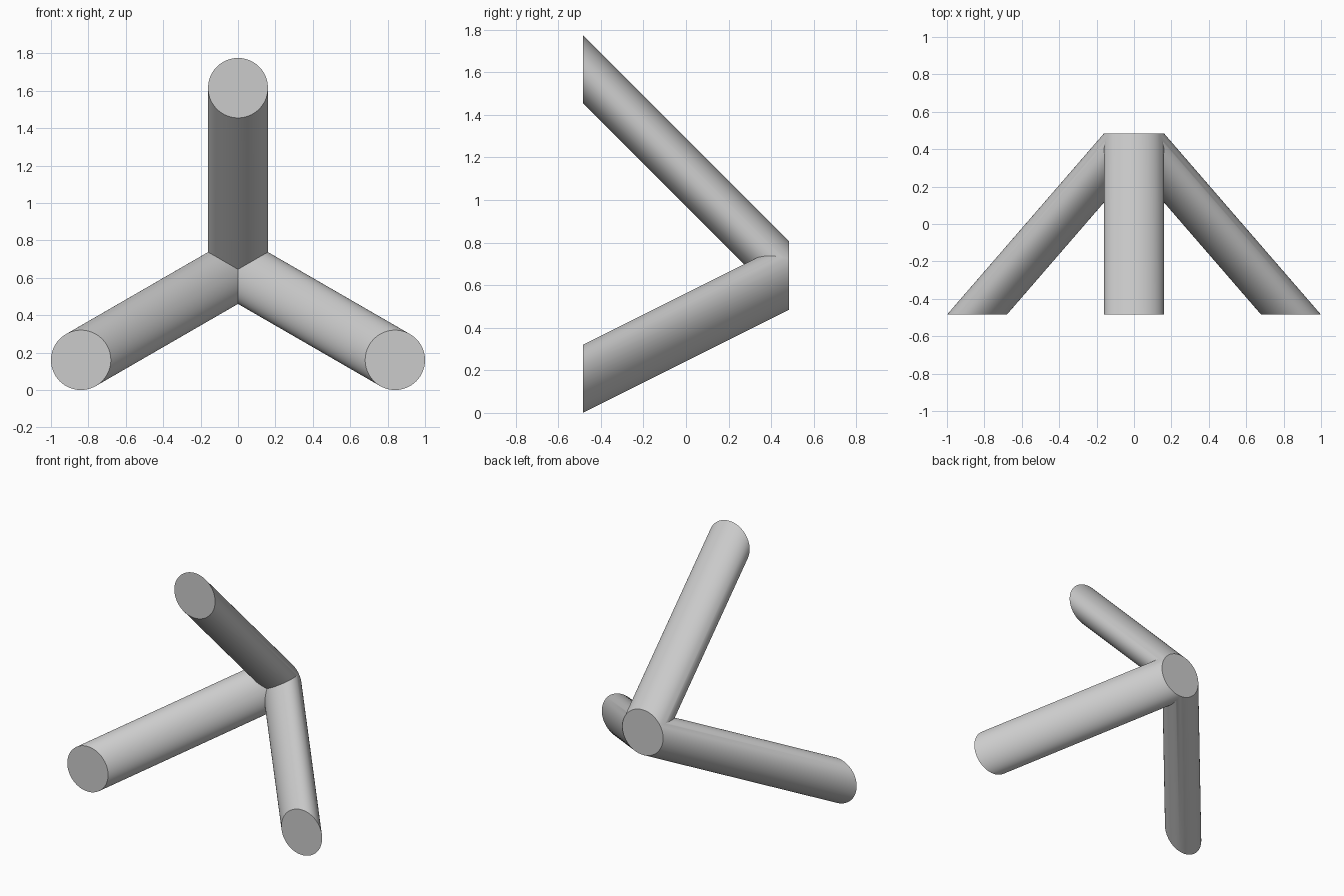
import bpy, bmesh, math
from mathutils import Matrix, Vector

if "Cube" in bpy.data.objects:
    bpy.data.objects.remove(bpy.data.objects["Cube"], do_unlink=True)

RADIUS = 0.16
REACH = 0.97      # sideways reach of an arm, equal to its depth in y
HUB_Z = 0.645     # height of the shared back disc
SIDES = 96

grey = bpy.data.materials.new("light grey")
grey.use_nodes = True
colour = (0.6, 0.6, 0.6, 1)
grey.diffuse_color = colour
grey.node_tree.nodes["Principled BSDF"].inputs["Base Color"].default_value = colour


def add_arm(bm, angle):
    """Slanted cylinder with upright ends, mitred to a 120 degree wedge."""
    verts = bmesh.ops.create_cone(
        bm, cap_ends=True, segments=SIDES, radius1=RADIUS, radius2=RADIUS,
        depth=REACH, matrix=Matrix.Rotation(math.pi / 2, 4, 'X'))["verts"]
    for v in verts:
        v.co.z += REACH / 2 - v.co.y
    # mitre both flanks where the arm meets its neighbours
    for side in (-1, 1):
        geom = bm.verts[:] + bm.edges[:] + bm.faces[:]
        normal = Vector((side * 0.5, 0, -math.sqrt(3) / 2))
        bmesh.ops.bisect_plane(bm, geom=geom, dist=1e-5, plane_co=(0, 0, 0),
                               plane_no=normal, clear_outer=True)
    bmesh.ops.rotate(bm, verts=bm.verts[:], cent=(0, 0, 0),
                     matrix=Matrix.Rotation(angle, 3, 'Y'))


# Three arms, each made alone and then gathered into one shell
shell = bmesh.new()
for i in range(3):
    arm = bmesh.new()
    add_arm(arm, i * math.tau / 3)
    part = bpy.data.meshes.new("arm_part")
    arm.to_mesh(part)
    arm.free()
    shell.from_mesh(part)
    bpy.data.meshes.remove(part)

# Weld the mitres and make the back disc one flat face
bmesh.ops.remove_doubles(shell, verts=shell.verts[:], dist=1e-4)
back = [f for f in shell.faces if all(v.co.y > REACH / 2 - 1e-4 for v in f.verts)]
bmesh.ops.dissolve_faces(shell, faces=back, use_verts=True)
bmesh.ops.recalc_face_normals(shell, faces=shell.faces[:])
bmesh.ops.translate(shell, verts=shell.verts[:], vec=(0, 0, HUB_Z))

mesh = bpy.data.meshes.new("three_arm_bracket")
shell.to_mesh(mesh)
shell.free()
mesh.materials.append(grey)
bracket = bpy.data.objects.new("three_arm_bracket", mesh)
bpy.context.collection.objects.link(bracket)

bpy.ops.object.select_all(action='DESELECT')
bracket.select_set(True)
bpy.context.view_layer.objects.active = bracket
bpy.ops.object.shade_smooth_by_angle(angle=math.radians(25))
